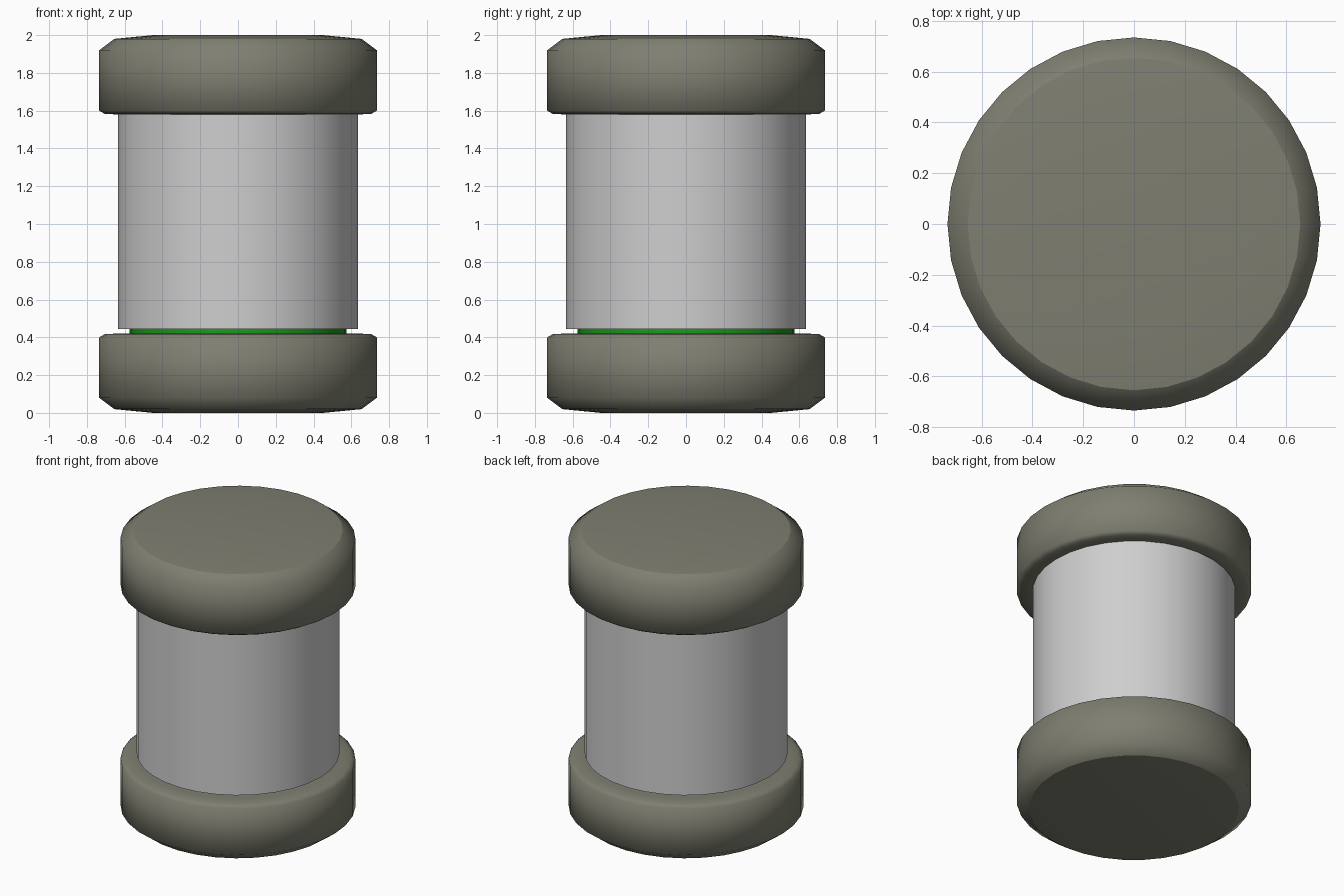
import bpy, bmesh, math

if "Cube" in bpy.data.objects:
    bpy.data.objects.remove(bpy.data.objects["Cube"])

SIDES = 32


def material(name, rgb):
    m = bpy.data.materials.new(name)
    m.diffuse_color = (*rgb, 1)
    m.use_nodes = True
    m.node_tree.nodes["Principled BSDF"].inputs["Base Color"].default_value = m.diffuse_color
    return m


olive = material("olive grey", (0.21, 0.21, 0.165))
silver = material("light grey", (0.62, 0.62, 0.62))
green = material("green", (0.01, 0.33, 0.01))


def lathe(name, profile, mat, sharp=(), closed=False):
    """Revolve (radius, z) points; rings listed in sharp keep a hard edge."""
    bm = bmesh.new()
    rings = [[bm.verts.new((r * math.cos(2 * math.pi * i / SIDES),
                            r * math.sin(2 * math.pi * i / SIDES), z))
              for i in range(SIDES)] for r, z in profile]
    n = len(rings)
    for k in range(n if closed else n - 1):
        a, b = rings[k], rings[(k + 1) % n]
        for i in range(SIDES):
            j = (i + 1) % SIDES
            bm.faces.new((a[i], a[j], b[j], b[i]))
    if not closed:
        bm.faces.new(rings[0])
        bm.faces.new(rings[-1])
    bmesh.ops.recalc_face_normals(bm, faces=bm.faces[:])
    for f in bm.faces:
        f.smooth = True
    for k in sharp:
        for i in range(SIDES):
            bm.edges.get((rings[k][i], rings[k][(i + 1) % SIDES])).smooth = False
    me = bpy.data.meshes.new(name)
    bm.to_mesh(me)
    bm.free()
    me.materials.append(mat)
    ob = bpy.data.objects.new(name, me)
    bpy.context.collection.objects.link(ob)
    return ob


# Rounded end caps, the lower one a mirror of the upper
cap = [(0.64, 1.58), (0.705, 1.583), (0.735, 1.60), (0.735, 1.92),
       (0.655, 1.98), (0.45, 2.0)]
lathe("top_cap", cap, olive, sharp=[4])
lathe("bottom_cap", [(r, 2 - z) for r, z in cap], olive, sharp=[4])

# Outer sleeve, stopping just short of the lower cap
lathe("sleeve", [(0.635, 0.445), (0.635, 1.59), (0.585, 1.59), (0.585, 0.445)],
      silver, sharp=range(4), closed=True)

# Inner core, showing in the gap below the sleeve
lathe("core", [(0.575, 0.41), (0.575, 1.59)], green, sharp=[0, 1])
